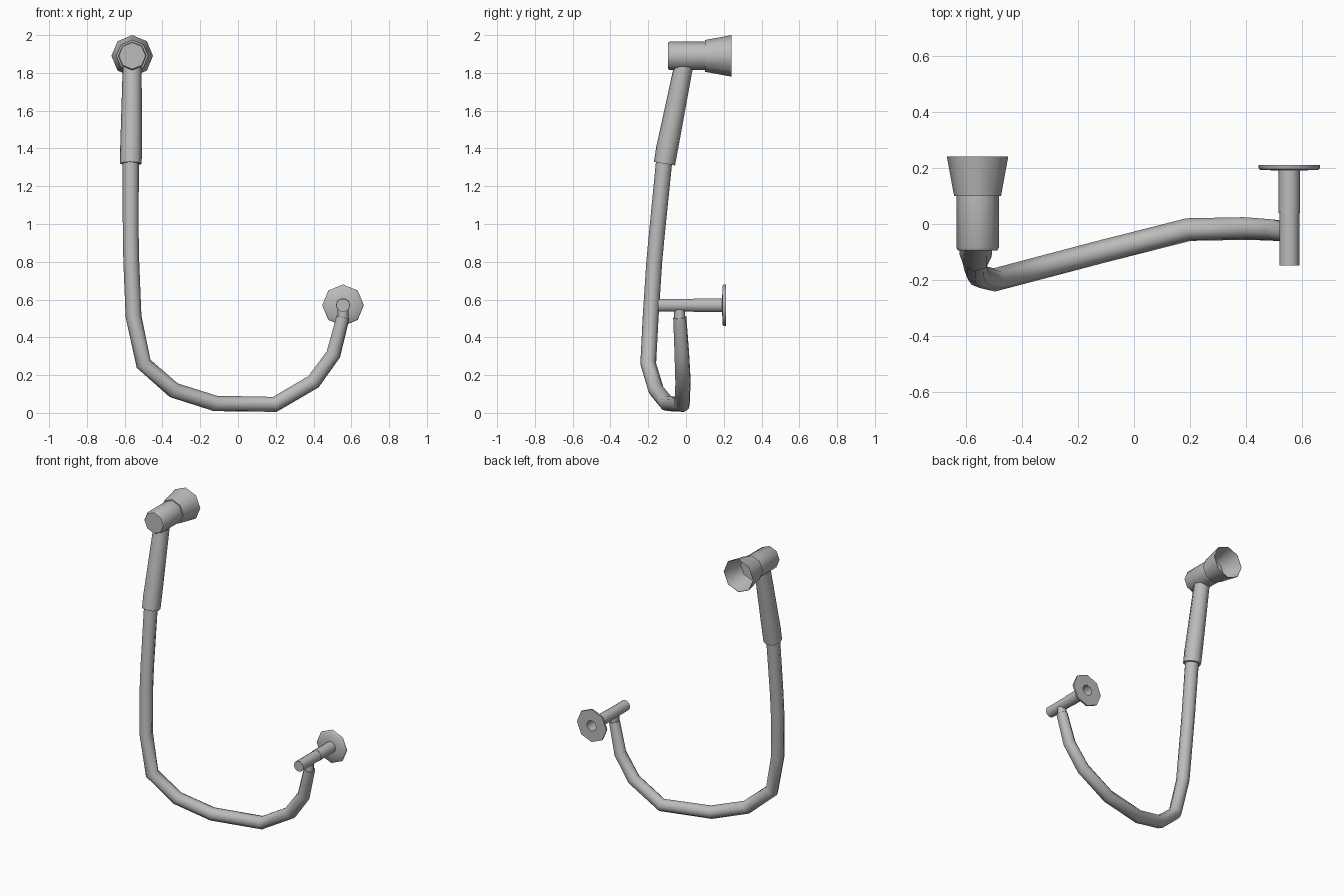
import bpy, bmesh, math

cube = bpy.data.objects.get("Cube")
if cube:
    bpy.data.objects.remove(cube, do_unlink=True)

grey = bpy.data.materials.new("satin_grey")
grey.use_nodes = True
colour = (0.5, 0.5, 0.5, 1)
grey.diffuse_color = colour
grey.node_tree.nodes["Principled BSDF"].inputs["Base Color"].default_value = colour


def finish(obj):
    """Give a part its material and smooth sides with sharp rims."""
    obj.data.materials.append(grey)
    bpy.ops.object.select_all(action="DESELECT")
    obj.select_set(True)
    bpy.context.view_layer.objects.active = obj
    if obj.type == "CURVE":
        bpy.ops.object.convert(target="MESH")
    bpy.ops.object.shade_smooth_by_angle(angle=math.radians(50))
    return bpy.context.object


def turned(name, x, y, z, profile, sides=8, cap_front=False, cap_back=False, closed=False):
    """Turn a (y, radius) profile around an axis that runs front to back."""
    bm = bmesh.new()
    rings = []
    for along, radius in profile:
        angles = [math.tau * i / sides for i in range(sides)]
        rings.append([bm.verts.new((x + radius * math.cos(a), y + along,
                                    z + radius * math.sin(a))) for a in angles])
    pairs = list(zip(rings, rings[1:]))
    if closed:
        pairs.append((rings[-1], rings[0]))
    for a, b in pairs:
        for i in range(sides):
            j = (i + 1) % sides
            bm.faces.new((a[i], b[i], b[j], a[j]))
    if cap_front:
        bm.faces.new(rings[0])
    if cap_back:
        bm.faces.new(rings[-1][::-1])
    bmesh.ops.recalc_face_normals(bm, faces=bm.faces)
    mesh = bpy.data.meshes.new(name)
    bm.to_mesh(mesh)
    bm.free()
    obj = bpy.data.objects.new(name, mesh)
    bpy.context.collection.objects.link(obj)
    return finish(obj)


def tube(name, path):
    """Sweep a round section along (x, y, z, radius) points."""
    curve = bpy.data.curves.new(name, "CURVE")
    curve.dimensions = "3D"
    curve.bevel_depth = 1
    curve.bevel_resolution = 2
    curve.use_fill_caps = True
    spline = curve.splines.new("POLY")
    spline.points.add(len(path) - 1)
    for point, (x, y, z, radius) in zip(spline.points, path):
        point.co = (x, y, z, 1)
        point.radius = radius
    obj = bpy.data.objects.new(name, curve)
    bpy.context.collection.objects.link(obj)
    return finish(obj)


# Spray head: chamfered body and an open flared cup at the back
HEAD_X, HEAD_Z = -0.56, 1.89
turned("head_body", HEAD_X, 0, HEAD_Z,
       [(-0.095, 0.07), (-0.085, 0.076), (0.1, 0.076)],
       cap_front=True, cap_back=True)
turned("spray_cup", HEAD_X, 0, HEAD_Z,
       [(0.1, 0.074), (0.1, 0.084), (0.242, 0.11), (0.242, 0.108), (0.104, 0.08)])

# Handle leaning back up to the head
tube("handle", [(-0.567, -0.114, 1.32, 0.057),
                (-0.566, -0.1, 1.4, 0.058),
                (-0.56, -0.01, 1.85, 0.05)])

# Hanging hose
tube("hose", [(-0.568, -0.115, 1.34, 0.043),
              (-0.568, -0.154, 0.95, 0.042),
              (-0.565, -0.168, 0.8, 0.042),
              (-0.553, -0.187, 0.51, 0.042),
              (-0.5, -0.2, 0.26, 0.042),
              (-0.34, -0.158, 0.12, 0.042),
              (-0.12, -0.1, 0.05, 0.042),
              (0.195, -0.02, 0.045, 0.042),
              (0.4, -0.016, 0.165, 0.042),
              (0.505, -0.022, 0.31, 0.04),
              (0.556, -0.033, 0.507, 0.036)])

# Wall outlet: neck, pipe and flange
PIPE_X, PIPE_Z = 0.556, 0.57
tube("hose_neck", [(PIPE_X, -0.034, 0.5, 0.029), (PIPE_X, -0.034, 0.56, 0.029)])
turned("outlet_pipe", PIPE_X, 0, PIPE_Z,
       [(-0.148, 0.036), (0.04, 0.036), (0.04, 0.038), (0.2, 0.038)],
       sides=10, cap_front=True)
turned("wall_flange", PIPE_X, 0, PIPE_Z,
       [(0.191, 0.036), (0.194, 0.104), (0.2, 0.11), (0.211, 0.11), (0.211, 0.036)],
       closed=True)
